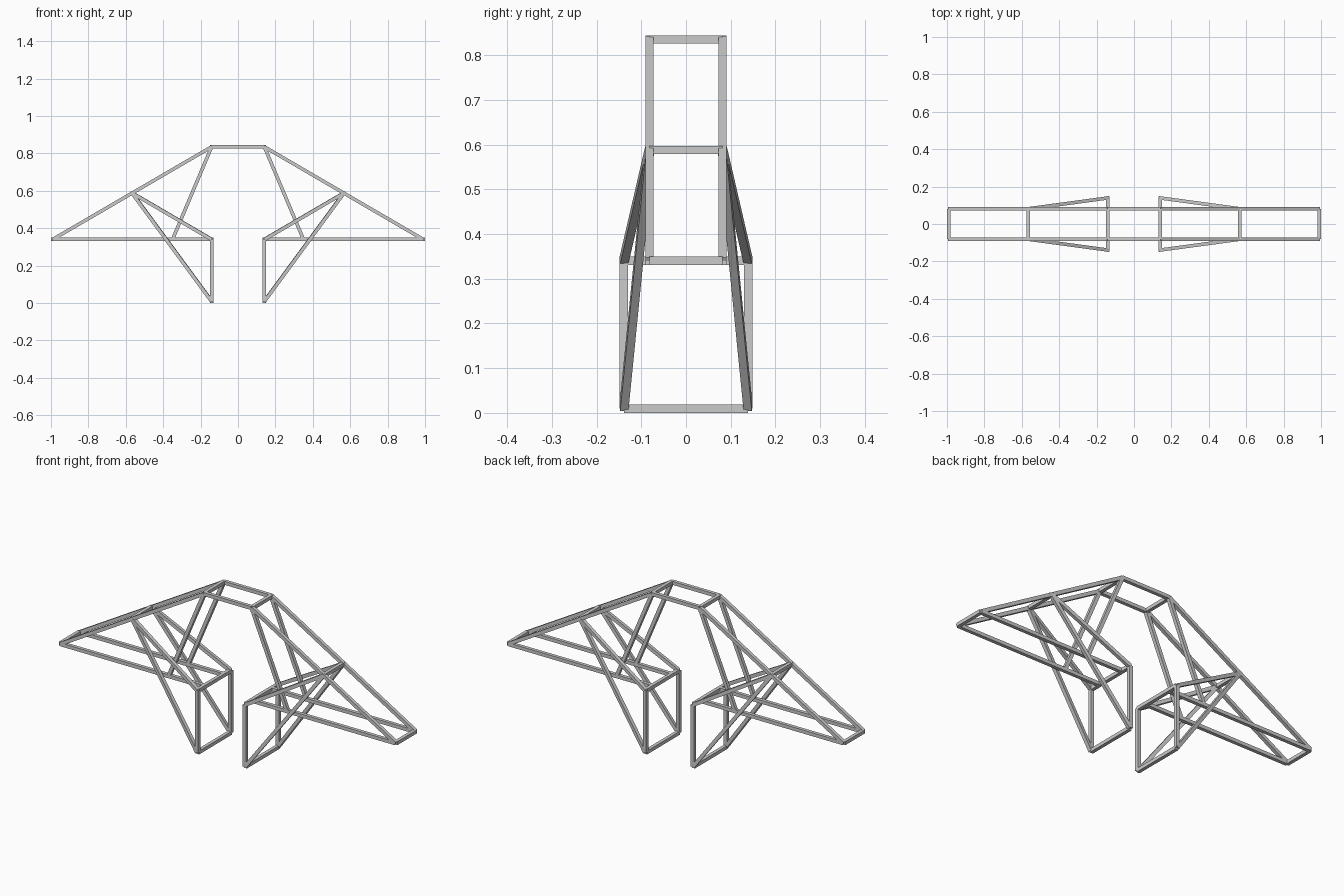
import bpy
from mathutils import Vector

if "Cube" in bpy.data.objects:
    bpy.data.objects.remove(bpy.data.objects["Cube"])

W = 0.0185     # square bar width
XI, XM, XO, XS = 0.141, 0.566, 0.991, 0.35   # inner, middle, outer, strut foot
YN, YW = 0.0815, 0.139                       # narrow and wide half widths
ZB, ZL, ZM, ZT = 0.0093, 0.34, 0.588, 0.835  # bottom, low, middle, top


def bar(name, a, b):
    """Square bar from a to b, with one pair of faces kept level."""
    a, b = Vector(a), Vector(b)
    d = b - a
    bpy.ops.mesh.primitive_cube_add(size=1, location=(a + b) / 2)
    ob = bpy.context.object
    ob.name = name
    ob.scale = (W, W, d.length)
    ob.rotation_euler = d.to_track_quat('Z', 'Y').to_euler()
    return ob


def cross_bar(name, x, z, w):
    bar(name, (x, -w, z), (x, w, z))


for s in (-1, 1):
    side = "left" if s < 0 else "right"
    # cross bars joining front and back frames
    cross_bar(f"{side}_top_cross_bar", s * XI, ZT, YN)
    cross_bar(f"{side}_middle_cross_bar", s * XM, ZM, YN)
    cross_bar(f"{side}_outer_cross_bar", s * XO, ZL, YN)
    cross_bar(f"{side}_inner_cross_bar", s * XI, ZL, YW)
    cross_bar(f"{side}_foot_cross_bar", s * XI, ZB, YW)
    for t in (-1, 1):
        n = f"{side}_{'front' if t < 0 else 'back'}"
        y, w = t * YN, t * YW
        # sloping arm, horizontal rail and strut
        bar(n + "_sloping_arm", (s * XI, y, ZT), (s * XO, y, ZL))
        bar(n + "_rail", (s * XI, y, ZL), (s * XO, y, ZL))
        bar(n + "_strut", (s * XI, y, ZT), (s * XS, y, ZL))
        # upright and its two braces
        bar(n + "_upright", (s * XI, w, ZB), (s * XI, w, ZL))
        bar(n + "_upper_brace", (s * XM, y, ZM), (s * XI, w, ZL))
        bar(n + "_lower_brace", (s * XM, y, ZM), (s * XI, w, ZB))

# ridge bars across the top
for t in (-1, 1):
    bar("front_ridge_bar" if t < 0 else "back_ridge_bar",
        (-XI, t * YN, ZT), (XI, t * YN, ZT))
